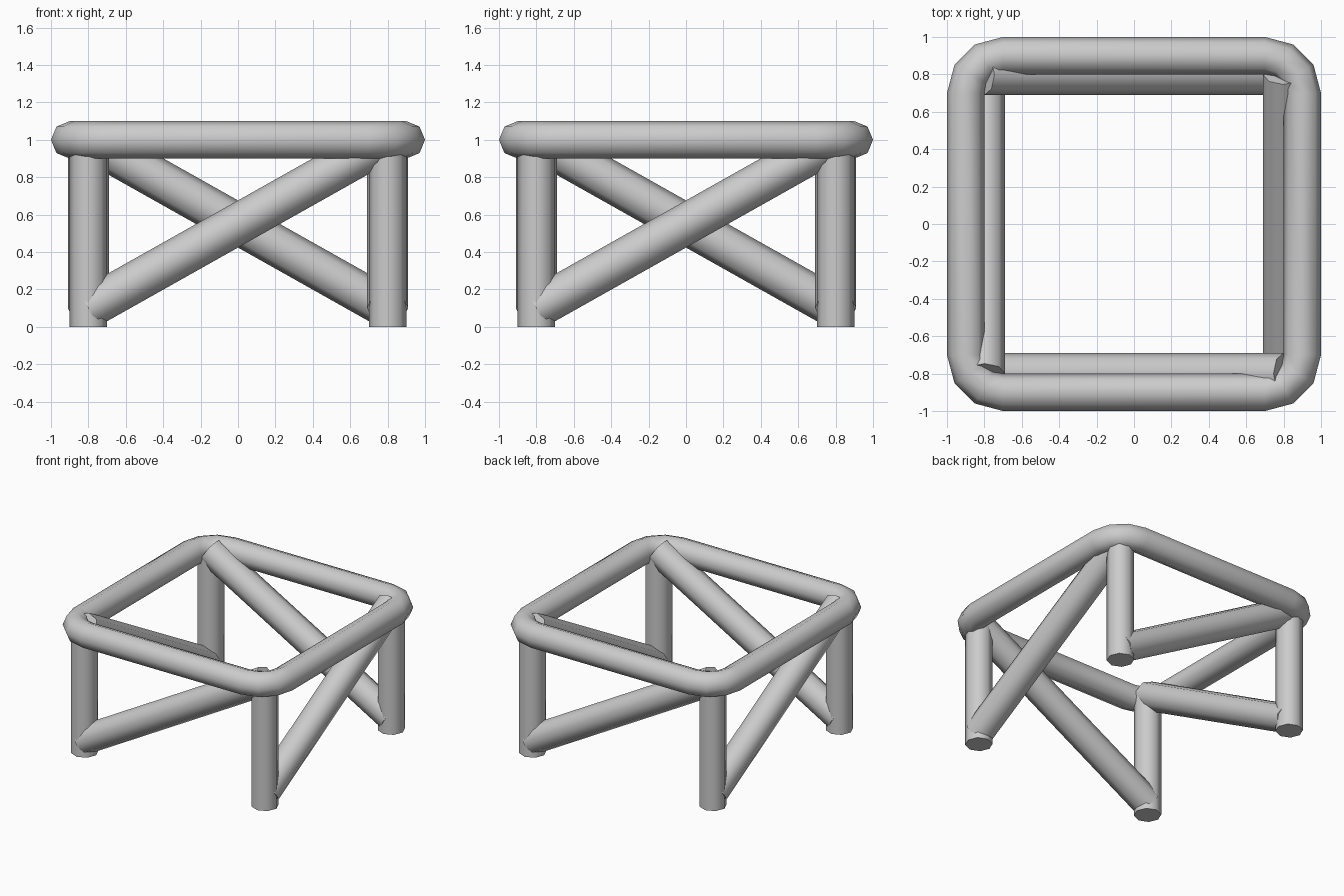
import bpy
import bmesh
from math import cos, sin, pi, radians
from mathutils import Vector, Matrix

default = bpy.data.objects.get("Cube")
if default:
    bpy.data.objects.remove(default, do_unlink=True)

SIDES = 8
LEG = 0.8          # leg distance from the centre
TUBE = 0.1         # radius of legs and top ring
BRACE = 0.11       # radius of the diagonals
TOP = 1.0          # height of the ring centre line

grey = bpy.data.materials.new("plain grey")
grey.use_nodes = True
grey.diffuse_color = (0.6, 0.6, 0.6, 1)
grey.node_tree.nodes["Principled BSDF"].inputs["Base Color"].default_value = (0.6, 0.6, 0.6, 1)


def finish(bm, name):
    bmesh.ops.recalc_face_normals(bm, faces=bm.faces)
    mesh = bpy.data.meshes.new(name)
    bm.to_mesh(mesh)
    bm.free()
    mesh.materials.append(grey)
    obj = bpy.data.objects.new(name, mesh)
    bpy.context.collection.objects.link(obj)
    bpy.ops.object.select_all(action='DESELECT')
    obj.select_set(True)
    bpy.context.view_layer.objects.active = obj
    bpy.ops.object.shade_smooth_by_angle(angle=radians(50))
    return obj


def rod(name, start, end, radius):
    axis = end - start
    matrix = Matrix.Translation((start + end) / 2) @ axis.to_track_quat('Z', 'Y').to_matrix().to_4x4()
    bm = bmesh.new()
    bmesh.ops.create_cone(bm, cap_ends=True, segments=SIDES, radius1=radius,
                          radius2=radius, depth=axis.length, matrix=matrix)
    return finish(bm, name)


# Top ring: an octagonal tube swept around a rounded square
bm = bmesh.new()
sections = []
for corner in range(4):
    middle = corner * pi / 2 + pi / 4
    centre = Vector((cos(middle), sin(middle), 0)) * 0.7 * 2 ** 0.5
    for step in range(4):
        a = corner * pi / 2 + step * pi / 6
        section = []
        for k in range(SIDES):
            t = 2 * pi * k / SIDES
            r = 0.2 + TUBE * cos(t)
            section.append(bm.verts.new((centre.x + r * cos(a), centre.y + r * sin(a),
                                         TOP + TUBE * sin(t))))
        sections.append(section)
for i, section in enumerate(sections):
    after = sections[(i + 1) % len(sections)]
    for k in range(SIDES):
        n = (k + 1) % SIDES
        bm.faces.new((section[k], after[k], after[n], section[n]))
finish(bm, "top_ring")

# Legs and diagonals, turned around the four sides
corners = ("front_right", "front_left", "back_left", "back_right")
walls = ("front", "left", "back", "right")
for i in range(4):
    turn = Matrix.Rotation(i * pi / 2, 3, 'Z')
    rod(corners[i] + "_leg", turn @ Vector((-LEG, -LEG, 0)),
        turn @ Vector((-LEG, -LEG, TOP)), TUBE)
    rod(walls[i] + "_brace", turn @ Vector((-LEG, -LEG, 0.1)),
        turn @ Vector((LEG, -LEG, TOP)), BRACE)
